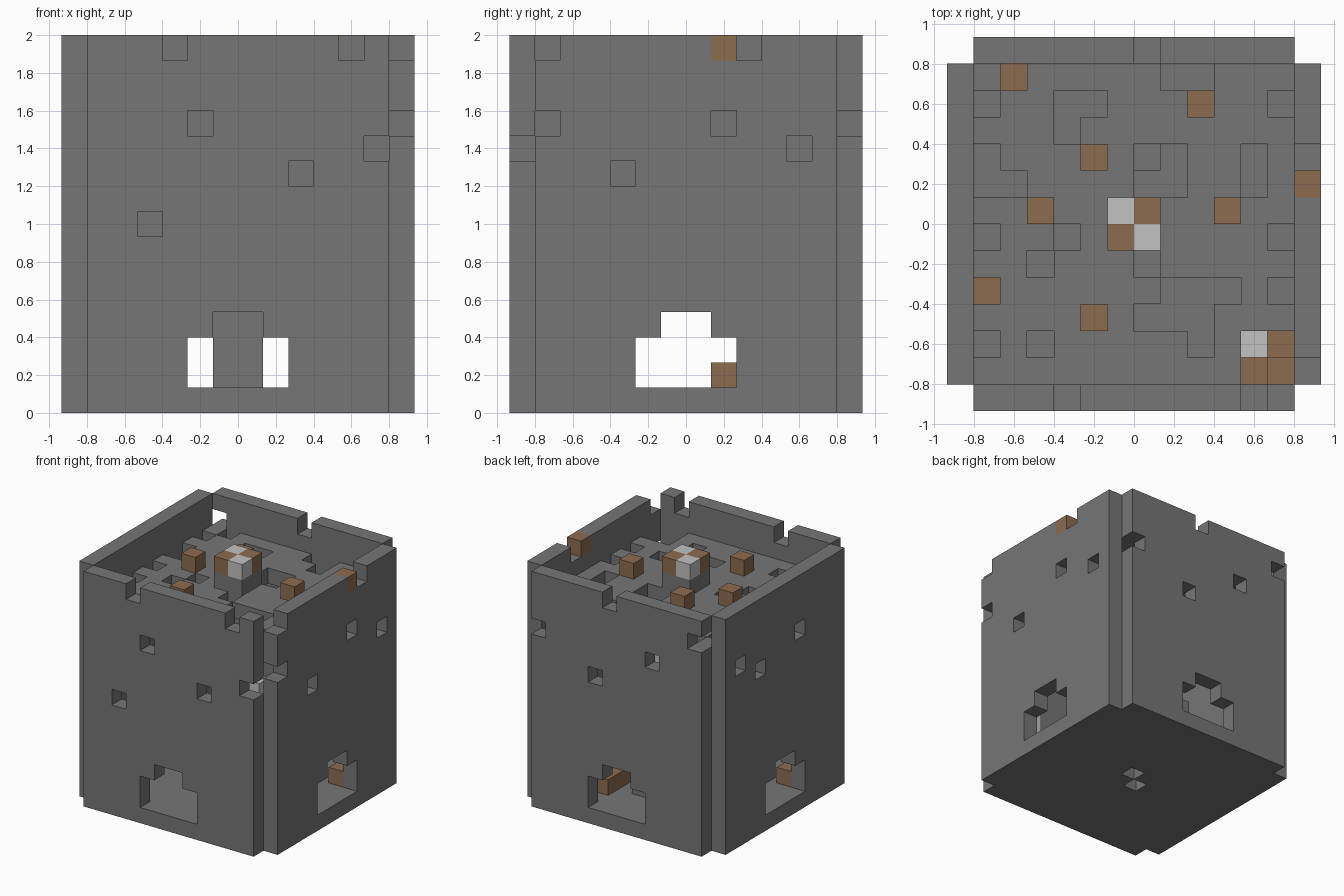
import bpy
import bmesh
from mathutils import Vector

if "Cube" in bpy.data.objects:
    bpy.data.objects.remove(bpy.data.objects["Cube"], do_unlink=True)

N, H = 14, 15          # blocks across and up
S = 2 / H              # block size
DIRS = [(1, 0, 0), (-1, 0, 0), (0, 1, 0), (0, -1, 0), (0, 0, 1), (0, 0, -1)]


def material(name, rgb):
    m = bpy.data.materials.new(name)
    m.use_nodes = True
    m.diffuse_color = (*rgb, 1)
    m.node_tree.nodes["Principled BSDF"].inputs["Base Color"].default_value = (*rgb, 1)
    return m


STONE = material("grey stone", (0.18, 0.18, 0.18))
WOOD = material("brown wood", (0.27, 0.15, 0.08))
PALE = material("pale stone", (0.54, 0.54, 0.54))


def block(i0, i1, j0, j1, k0, k1):
    """Set of grid cells in an inclusive box."""
    return {(i, j, k) for i in range(i0, i1 + 1)
            for j in range(j0, j1 + 1) for k in range(k0, k1 + 1)}


def build(name, cells, mat):
    """Skin a set of cells with its outer faces, merging flat areas."""
    bm = bmesh.new()
    for c in cells:
        centre = Vector(((c[0] + .5 - N / 2) * S, (c[1] + .5 - N / 2) * S, (c[2] + .5) * S))
        for d in DIRS:
            if tuple(a + b for a, b in zip(c, d)) in cells:
                continue
            n = Vector(d)
            u = Vector((d[1], d[2], d[0]))
            v = n.cross(u)
            bm.faces.new([bm.verts.new(centre + (n + u * a + v * b) * S / 2)
                          for a, b in ((-1, -1), (1, -1), (1, 1), (-1, 1))])
    bmesh.ops.remove_doubles(bm, verts=bm.verts, dist=S / 100)
    bmesh.ops.dissolve_limit(bm, angle_limit=.01, verts=bm.verts, edges=bm.edges)
    mesh = bpy.data.meshes.new(name)
    bm.to_mesh(mesh)
    bm.free()
    mesh.materials.append(mat)
    obj = bpy.data.objects.new(name, mesh)
    bpy.context.collection.objects.link(obj)


# Stepped archway and missing blocks of each wall, as (along, up)
arch = {(a, k) for a in range(5, 9) for k in (1, 2)} | {(6, 3), (7, 3)}
walls = {
    "front": {(4, 14), (11, 14), (5, 11), (12, 10), (9, 9), (3, 7)},
    "back": {(7, 14), (1, 13), (12, 11), (4, 11), (8, 9)},
    "right": {(1, 14), (8, 14), (9, 14), (1, 11), (8, 11), (11, 10), (4, 9)},
    "left": {(5, 11), (11, 11), (9, 10)},
}
place = {
    "front": lambda a, k: (a, 0, k), "back": lambda a, k: (a, N - 1, k),
    "right": lambda a, k: (N - 1, a, k), "left": lambda a, k: (0, a, k),
}
shell = set()
for side, gaps in walls.items():
    shell |= {place[side](a, k) for a in range(1, N - 1) for k in range(H)
              if (a, k) not in gaps | arch}

# Ground floor with two gaps in the middle
shell |= block(1, 12, 1, 12, 0, 0) - {(6, 6, 0), (7, 7, 0)}

# Broken upper floor
floor_gaps = [(1, 11), (2, 12), (1, 9), (1, 8), (2, 8), (4, 10), (4, 11), (5, 11),
              (8, 12), (9, 12), (9, 11), (12, 11), (11, 8), (11, 9),
              (7, 8), (7, 9), (8, 8), (8, 9), (4, 6), (3, 5), (1, 4), (1, 6),
              (7, 5), (8, 4), (9, 4), (10, 4), (7, 3), (8, 3), (9, 3), (9, 2),
              (12, 6), (12, 4), (3, 2), (1, 2), (11, 1), (12, 1), (11, 2), (12, 2)]
shell |= block(1, 12, 1, 12, 12, 12) - {(i, j, 12) for i, j in floor_gaps}

# Centre plinth on the roof
shell |= block(6, 7, 6, 7, 13, 13)
build("tower_shell", shell, STONE)

# Inner hearth behind the back archway
build("hearth", block(6, 7, 9, 10, 1, 3), STONE)

# Chequered plinth cap
build("cap_pale", {(6, 7, 14), (7, 6, 14)}, PALE)
build("cap_wood", {(7, 7, 14), (6, 6, 14)}, WOOD)

# Wooden stools on the roof and a wooden block in the right battlement
for n, (i, j) in enumerate([(3, 7), (10, 7), (5, 9), (5, 3)], 1):
    build(f"roof_stool_{n}", {(i, j, 13)}, WOOD)
build("battlement_block", {(13, 8, 14)}, WOOD)

# Corner post with winding steps
build("stair_post", block(11, 11, 2, 2, 1, 9), PALE)
build("stair_steps", {(12, 2, 6), (12, 1, 7), (11, 1, 8)}, WOOD)

# Ground floor furniture
build("bench", block(9, 9, 8, 11, 1, 1), WOOD)
for n, (i, j) in enumerate([(12, 9), (1, 4), (2, 12)], 1):
    build(f"ground_stool_{n}", {(i, j, 1)}, WOOD)
